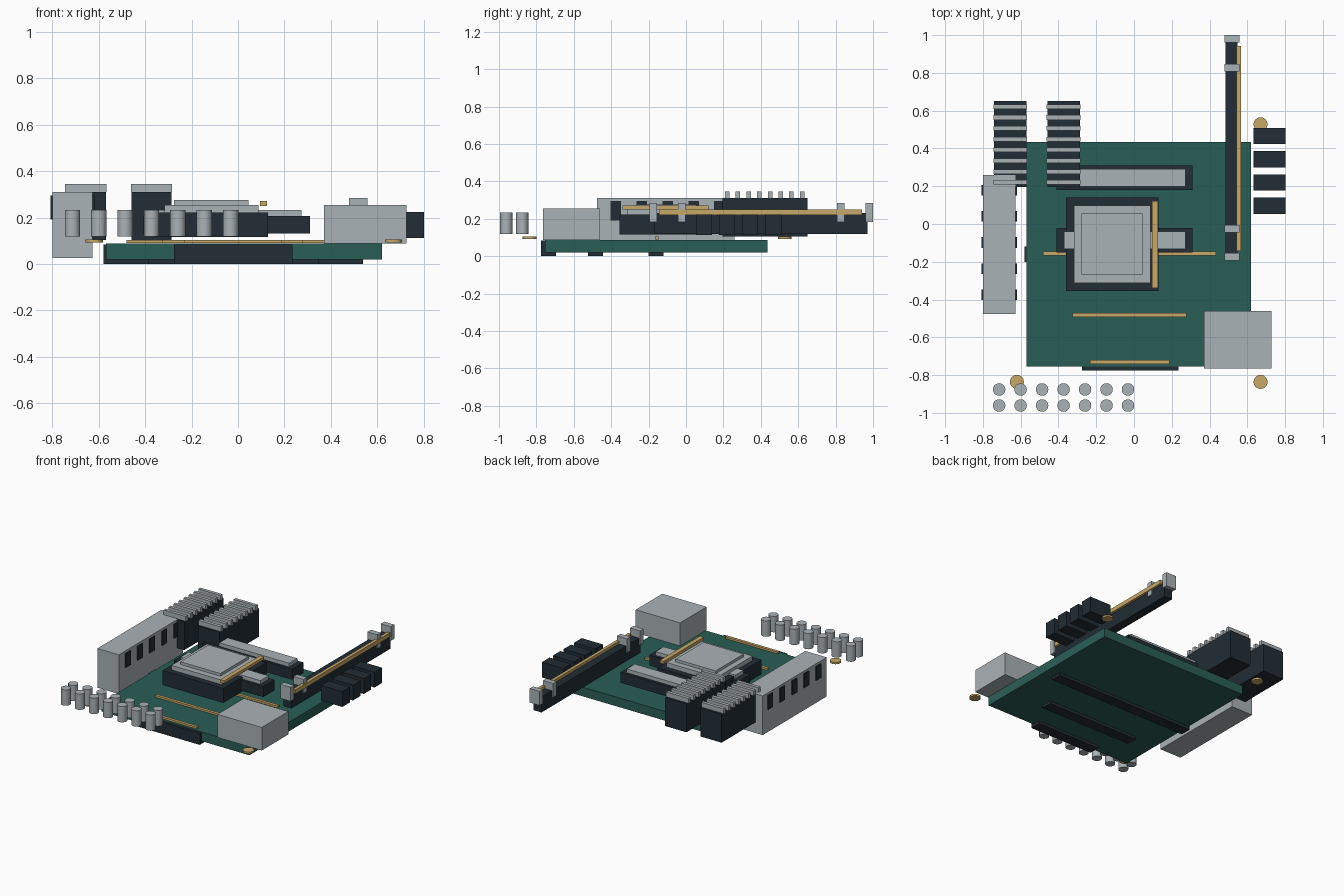
import bpy, bmesh, math

if "Cube" in bpy.data.objects:
    bpy.data.objects.remove(bpy.data.objects["Cube"])


def material(name, rgb):
    m = bpy.data.materials.new(name)
    m.diffuse_color = (*rgb, 1.0)
    m.use_nodes = True
    m.node_tree.nodes["Principled BSDF"].inputs["Base Color"].default_value = m.diffuse_color
    return m


GREEN = material("board_green", (0.023, 0.112, 0.093))
DARK = material("dark_plastic", (0.016, 0.026, 0.036))
GREY = material("metal_grey", (0.402, 0.445, 0.468))
GOLD = material("contact_gold", (0.578, 0.392, 0.141))


def finish(name, bm, mat):
    mesh = bpy.data.meshes.new(name)
    bm.to_mesh(mesh)
    bm.free()
    mesh.materials.append(mat)
    obj = bpy.data.objects.new(name, mesh)
    bpy.context.collection.objects.link(obj)
    return obj


def box(name, mat, x, y, z):
    """Box from (min, max) ranges on each axis."""
    bm = bmesh.new()
    bmesh.ops.create_cube(bm, size=1)
    for v in bm.verts:
        for i, (lo, hi) in enumerate((x, y, z)):
            v.co[i] = lo if v.co[i] < 0 else hi
    return finish(name, bm, mat)


def disc(name, mat, x, y, r, z, sides=24):
    """Upright cylinder with smooth sides and sharp rims."""
    bm = bmesh.new()
    bmesh.ops.create_cone(bm, cap_ends=True, segments=sides, radius1=r, radius2=r, depth=z[1] - z[0])
    bmesh.ops.translate(bm, verts=bm.verts, vec=(x, y, (z[0] + z[1]) / 2))
    for f in bm.faces:
        f.smooth = len(f.verts) == 4
    for e in bm.edges:
        e.smooth = e.calc_face_angle(0) < math.radians(40)
    return finish(name, bm, mat)


# Circuit board
box("board", GREEN, (-0.57, 0.62), (-0.755, 0.435), (0.02, 0.087))

# Expansion slots through the board, with gold contact strips above
for y, dark_half, gold_half in ((-0.16, 0.56, 0.458), (-0.485, 0.368, 0.302), (-0.735, 0.255, 0.21)):
    box("expansion_slot", DARK, (-0.02 - dark_half, -0.02 + dark_half), (y - 0.04, y + 0.04), (0, 0.084))
    box("slot_contacts", GOLD, (-0.023 - gold_half, -0.023 + gold_half), (y - 0.007, y + 0.014), (0.09, 0.104))

# Processor socket, heat spreader and lever
box("processor_socket", DARK, (-0.36, 0.13), (-0.355, 0.14), (0.117, 0.222))
box("heat_spreader", GREY, (-0.318, 0.088), (-0.312, 0.098), (0.222, 0.255))
box("spreader_cap", GREY, (-0.277, 0.045), (-0.267, 0.055), (0.255, 0.275))
box("socket_lever", GOLD, (0.094, 0.126), (-0.34, 0.121), (0.25, 0.271))

# Long chips with metal lids
for y in (0.245, -0.086):
    box("chip", DARK, (-0.41, 0.31), (y - 0.066, y + 0.066), (0.13, 0.206))
    box("chip_lid", GREY, (-0.37, 0.273), (y - 0.047, y + 0.047), (0.206, 0.233))

# Finned heat sinks
for x in (-0.656, -0.373):
    box("heat_sink", DARK, (x - 0.086, x + 0.086), (0.196, 0.65), (0.104, 0.31))
    for i in range(8):
        y = 0.22 + i * 0.0573
        box("heat_sink_fin", GREY, (x - 0.089, x + 0.089), (y - 0.012, y + 0.012), (0.31, 0.345))

# Rear connector block with ports passing through it
box("port_block", GREY, (-0.80, -0.627), (-0.476, 0.26), (0.026, 0.311))
for i in range(5):
    y = -0.375 + i * 0.1385
    box("port", DARK, (-0.808, -0.619), (y - 0.028, y + 0.028), (0.192, 0.294))

# Corner metal housing
box("corner_housing", GREY, (0.37, 0.727), (-0.765, -0.46), (0.087, 0.255))

# Memory slot with contact rail and clips
box("memory_slot", DARK, (0.485, 0.549), (-0.17, 0.97), (0.118, 0.23))
box("memory_contacts", GOLD, (0.543, 0.566), (-0.144, 0.942), (0.22, 0.25))
for y in (-0.174, -0.024, 0.827, 0.98):
    box("memory_clip", GREY, (0.478, 0.559), (y - 0.02, y + 0.02), (0.182, 0.284))

# Row of drive connectors
for i in range(4):
    y = 0.096 + i * 0.1235
    box("drive_connector", DARK, (0.632, 0.803), (y - 0.043, y + 0.043), (0.112, 0.224))

# Gold mounting discs
for x in (-0.62, 0.67):
    for y in (-0.836, 0.528):
        disc("mounting_disc", GOLD, x, y, 0.037, (0.092, 0.105))

# Two rows of capacitors
for y in (-0.876, -0.961):
    for i in range(7):
        disc("capacitor", GREY, -0.714 + i * 0.1137, y, 0.033, (0.118, 0.233))
